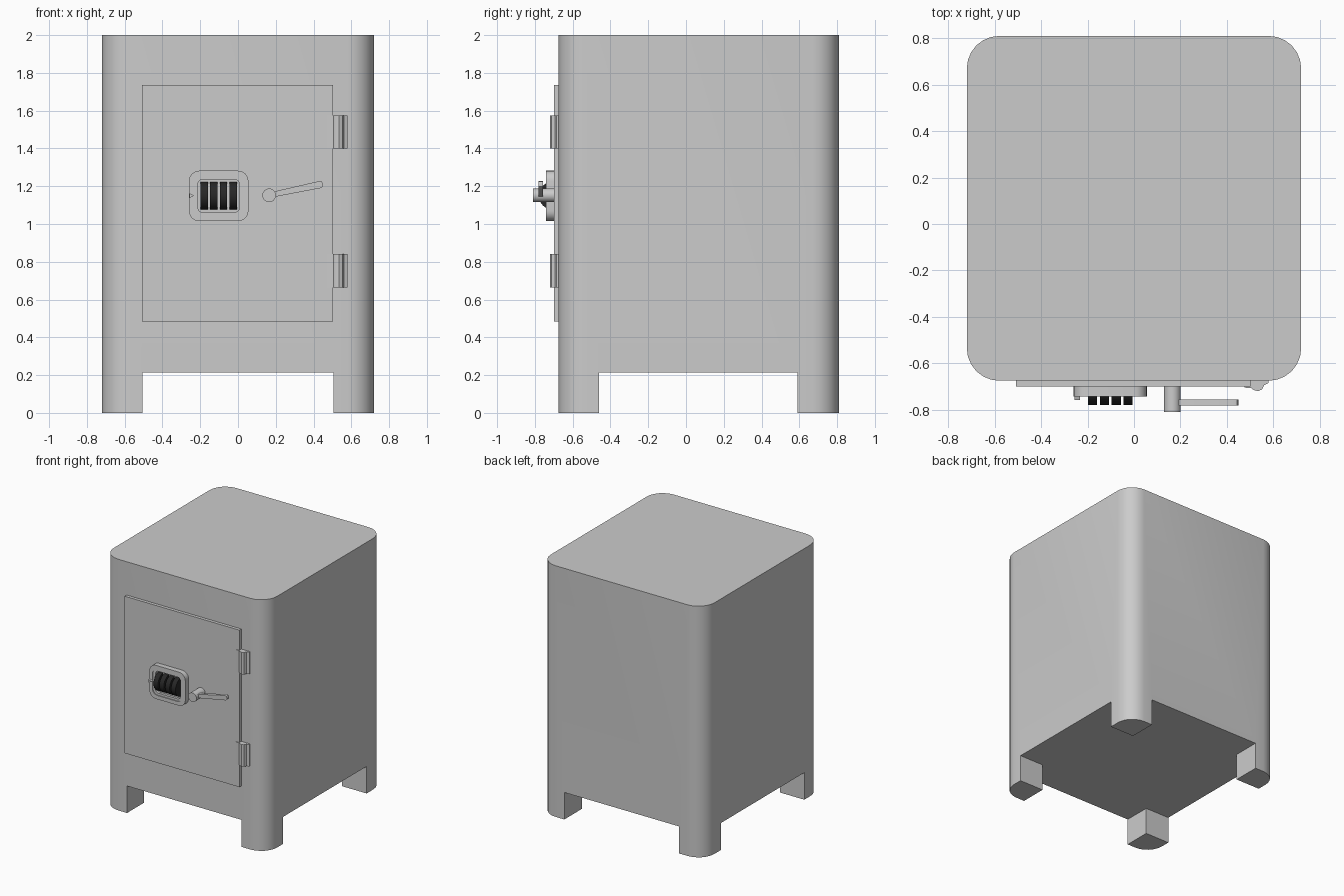
import bpy, bmesh, math
from mathutils import Vector

cube = bpy.data.objects.get("Cube")
if cube:
    bpy.data.objects.remove(cube)


def material(name, value):
    m = bpy.data.materials.new(name)
    m.use_nodes = True
    col = (value, value, value, 1)
    m.diffuse_color = col
    m.node_tree.nodes["Principled BSDF"].inputs["Base Color"].default_value = col
    return m


grey = material("painted steel grey", 0.6)
black = material("dial black", 0.02)


def rounded(x0, x1, y0, y1, r, steps=6):
    """Outline of a rounded rectangle, counter-clockwise."""
    pts = []
    corners = [(x1 - r, y1 - r), (x0 + r, y1 - r), (x0 + r, y0 + r), (x1 - r, y0 + r)]
    for i, (cx, cy) in enumerate(corners):
        for s in range(steps + 1):
            a = (i + s / steps) * math.pi / 2
            pts.append((cx + r * math.cos(a), cy + r * math.sin(a)))
    return pts


def circle(cx, cy, r, n=24):
    return [(cx + r * math.cos(2 * math.pi * i / n), cy + r * math.sin(2 * math.pi * i / n))
            for i in range(n)]


# How a flat outline (a, b) and a depth d map to space for each extrusion axis
PLACE = {
    "x": lambda a, b, d: Vector((d, a, b)),
    "y": lambda a, b, d: Vector((a, d, b)),
    "z": lambda a, b, d: Vector((a, b, d)),
}


def prism(name, outline, axis, d0, d1, mat=grey, hole=None):
    """Extrude an outline along an axis, with an optional matching hole."""
    put = PLACE[axis]
    bm = bmesh.new()

    def loop(pts, d):
        return [bm.verts.new(put(a, b, d)) for a, b in pts]

    def bridge(p, q):
        for i in range(len(p)):
            j = (i + 1) % len(p)
            bm.faces.new((p[i], p[j], q[j], q[i]))

    low, high = loop(outline, d0), loop(outline, d1)
    bridge(low, high)
    if hole:
        hole_low, hole_high = loop(hole, d0), loop(hole, d1)
        bridge(hole_low, hole_high)
        bridge(low, hole_low)
        bridge(high, hole_high)
    else:
        bm.faces.new(low)
        bm.faces.new(high)
    bmesh.ops.recalc_face_normals(bm, faces=bm.faces)
    mesh = bpy.data.meshes.new(name)
    bm.to_mesh(mesh)
    bm.free()
    mesh.materials.append(mat)
    obj = bpy.data.objects.new(name, mesh)
    bpy.context.collection.objects.link(obj)
    return obj


def smooth(obj):
    bpy.ops.object.select_all(action="DESELECT")
    obj.select_set(True)
    bpy.context.view_layer.objects.active = obj
    bpy.ops.object.shade_smooth_by_angle(angle=math.radians(35))


def box(x0, x1, y0, y1):
    return [(x0, y0), (x1, y0), (x1, y1), (x0, y1)]


# Cabinet, with the underside cut away to leave four corner feet
body = prism("cabinet", rounded(-0.72, 0.72, -0.675, 0.81, 0.14), "z", 0, 2)
cross = [(-0.505, -1), (0.505, -1), (0.505, -0.46), (1, -0.46), (1, 0.59), (0.505, 0.59),
         (0.505, 1), (-0.505, 1), (-0.505, 0.59), (-1, 0.59), (-1, -0.46), (-0.505, -0.46)]
cutter = prism("feet_cutter", cross, "z", -0.2, 0.215)
cutter.hide_render = True
cut = body.modifiers.new("feet", "BOOLEAN")
cut.operation = "DIFFERENCE"
cut.solver = "EXACT"
cut.object = cutter
bpy.context.view_layer.objects.active = body
bpy.ops.object.modifier_apply(modifier=cut.name)
bpy.data.objects.remove(cutter)
smooth(body)

# Door slab
prism("door", box(-0.508, 0.502, 0.485, 1.735), "y", -0.70, -0.67)

# Hinges: a door leaf, a round knuckle and a cabinet leaf in one profile
hinge = [(0.475, -0.69), (0.475, -0.705), (0.505, -0.706), (0.515, -0.715), (0.535, -0.72),
         (0.552, -0.712), (0.56, -0.694), (0.58, -0.685), (0.58, -0.665), (0.502, -0.67)]
for name, z in (("lower_hinge", 0.665), ("upper_hinge", 1.40)):
    smooth(prism(name, hinge, "z", z, z + 0.175))

# Combination dial: outer housing, raised inner rim and recessed backing
window = rounded(-0.212, 0.007, 1.062, 1.236, 0.025)
housing = rounded(-0.26, 0.055, 1.015, 1.282, 0.055)
rim = rounded(-0.235, 0.03, 1.045, 1.252, 0.045)
smooth(prism("dial_housing", housing, "y", -0.742, -0.695, hole=rim))
smooth(prism("dial_rim", rim, "y", -0.735, -0.695, hole=window))
prism("dial_backing", window, "y", -0.715, -0.695)

# Four number wheels
for i in range(4):
    x = -0.199 + i * 0.0515
    smooth(prism(f"number_wheel_{i + 1}", circle(-0.705, 1.15, 0.074, 32), "x", x, x + 0.039, black))

# Small pointer beside the wheels
prism("dial_pointer", [(-0.257, 1.137), (-0.233, 1.15), (-0.257, 1.163)], "y", -0.758, -0.735)

# Handle: hub, tapered lever and rounded tip
smooth(prism("handle_hub", circle(0.165, 1.152, 0.036), "y", -0.81, -0.69))
along = Vector((0.285, 0.06)).normalized()
across = Vector((-along.y, along.x))
start = Vector((0.165, 1.152))
lever = [(0.02, -0.014), (0.275, -0.019), (0.288, -0.013), (0.292, 0.0),
         (0.288, 0.013), (0.275, 0.019), (0.02, 0.014)]
smooth(prism("handle_lever", [tuple(start + along * a + across * b) for a, b in lever],
             "y", -0.782, -0.756))
